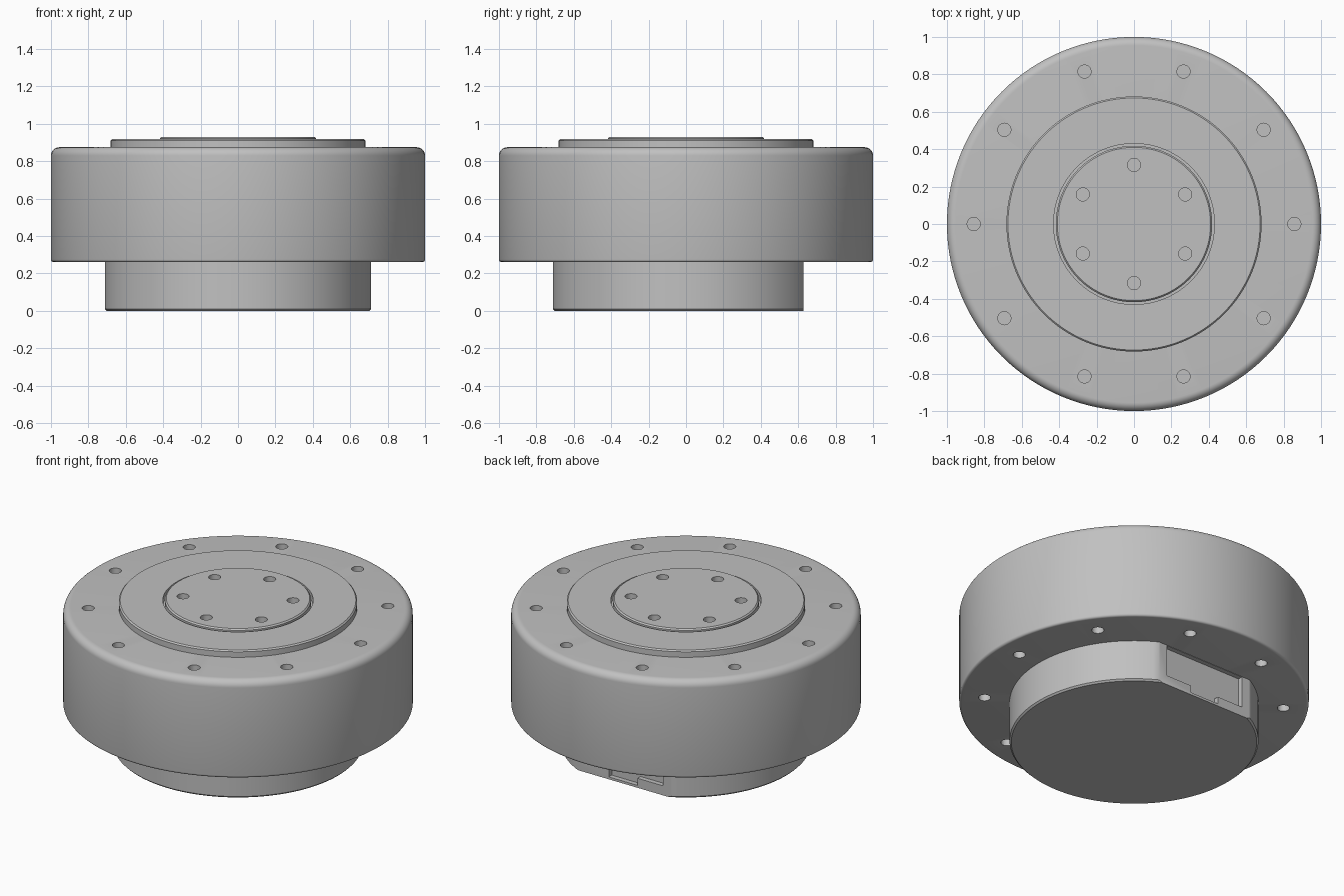
import bpy, bmesh, math
from mathutils import Matrix, Vector

cube = bpy.data.objects.get("Cube")
if cube:
    bpy.data.objects.remove(cube, do_unlink=True)

SEGMENTS = 128

metal = bpy.data.materials.new("grey metal")
metal.use_nodes = True
GREY = (0.53, 0.53, 0.53, 1)
metal.diffuse_color = GREY
metal.node_tree.nodes["Principled BSDF"].inputs["Base Color"].default_value = GREY


def make_object(name, bm):
    bmesh.ops.recalc_face_normals(bm, faces=bm.faces)
    mesh = bpy.data.meshes.new(name)
    bm.to_mesh(mesh)
    bm.free()
    mesh.materials.append(metal)
    obj = bpy.data.objects.new(name, mesh)
    bpy.context.collection.objects.link(obj)
    return obj


def lathe(name, profile, closed=False):
    """Spin (radius, height) points about the vertical axis."""
    bm = bmesh.new()
    verts = [bm.verts.new((r, 0, z)) for r, z in profile]
    edges = [bm.edges.new(pair) for pair in zip(verts, verts[1:])]
    if closed:
        edges.append(bm.edges.new((verts[-1], verts[0])))
    bmesh.ops.spin(bm, geom=verts + edges, cent=(0, 0, 0), axis=(0, 0, 1),
                   angle=math.tau, steps=SEGMENTS, use_duplicate=False)
    bmesh.ops.remove_doubles(bm, verts=bm.verts, dist=0.0001)
    return make_object(name, bm)


def fillet(r, z, size, start, steps=6):
    """Quarter-circle profile points around the centre (r, z)."""
    return [(r + size * math.cos(a), z + size * math.sin(a))
            for a in (start + math.pi / 2 * i / steps for i in range(steps + 1))]


def bolt_cutter(name, count, ring, first, z, depth):
    """Ring of short cylinders centred on height z."""
    bm = bmesh.new()
    for i in range(count):
        a = first + math.tau * i / count
        place = Matrix.Translation((ring * math.cos(a), ring * math.sin(a), z))
        bmesh.ops.create_cone(bm, cap_ends=True, segments=32, radius1=0.035,
                              radius2=0.035, depth=2 * depth, matrix=place)
    return make_object(name, bm)


def box_cutter(name, low, high):
    low, high = Vector(low), Vector(high)
    bm = bmesh.new()
    size = Matrix.Diagonal((*(high - low), 1))
    bmesh.ops.create_cube(bm, size=1, matrix=Matrix.Translation((low + high) / 2) @ size)
    return make_object(name, bm)


def cut(obj, cutter):
    mod = obj.modifiers.new("cut", 'BOOLEAN')
    mod.operation = 'DIFFERENCE'
    mod.solver = 'EXACT'
    mod.object = cutter
    bpy.context.view_layer.objects.active = obj
    bpy.ops.object.modifier_apply(modifier=mod.name)


# Main drum with rounded rims
housing = lathe("housing", [(0, 0.26)]
                + fillet(0.985, 0.275, 0.015, -math.pi / 2, 4)
                + fillet(0.955, 0.83, 0.045, 0, 8) + [(0, 0.875)])

# Raised collar around the output disc
collar = lathe("collar", [(0.43, 0.87), (0.682, 0.87), (0.682, 0.91),
                          (0.674, 0.918), (0.43, 0.918)], closed=True)

# Rotating output disc, separated from the collar by a narrow groove
output_disc = lathe("output_disc", [(0, 0.87), (0.418, 0.87), (0.418, 0.922),
                                    (0.41, 0.93), (0, 0.93)])

# Lower base with a chamfered foot
base = lathe("base", [(0, 0), (0.702, 0), (0.712, 0.01), (0.712, 0.265), (0, 0.265)])

# Bolt holes: ten on each drum face, six on the disc
top_bolts = bolt_cutter("top_bolts", 10, 0.857, 0, 0.875, 0.12)
bottom_bolts = bolt_cutter("bottom_bolts", 10, 0.857, 0, 0.26, 0.12)
disc_bolts = bolt_cutter("disc_bolts", 6, 0.316, math.pi / 2, 0.93, 0.12)

# Rear flat with a connector recess and a notch under it
rear_flat = box_cutter("rear_flat", (-1, 0.627, -1), (1, 1, 1))
recess = box_cutter("recess", (-0.28, 0.597, 0.06), (0.28, 0.7, 0.258))
notch = box_cutter("notch", (-0.1, 0.597, 0.015), (0.1, 0.7, 0.1))

for cutter in (top_bolts, bottom_bolts, disc_bolts):
    cut(housing, cutter)
cut(output_disc, disc_bolts)
for cutter in (rear_flat, recess, notch):
    cut(base, cutter)
for cutter in (top_bolts, bottom_bolts, disc_bolts, rear_flat, recess, notch):
    bpy.data.objects.remove(cutter, do_unlink=True)

# Smooth curved walls, keep machined edges sharp
bpy.ops.object.select_all(action='DESELECT')
for part in (housing, collar, output_disc, base):
    part.select_set(True)
bpy.context.view_layer.objects.active = housing
bpy.ops.object.shade_smooth_by_angle(angle=math.radians(30))
